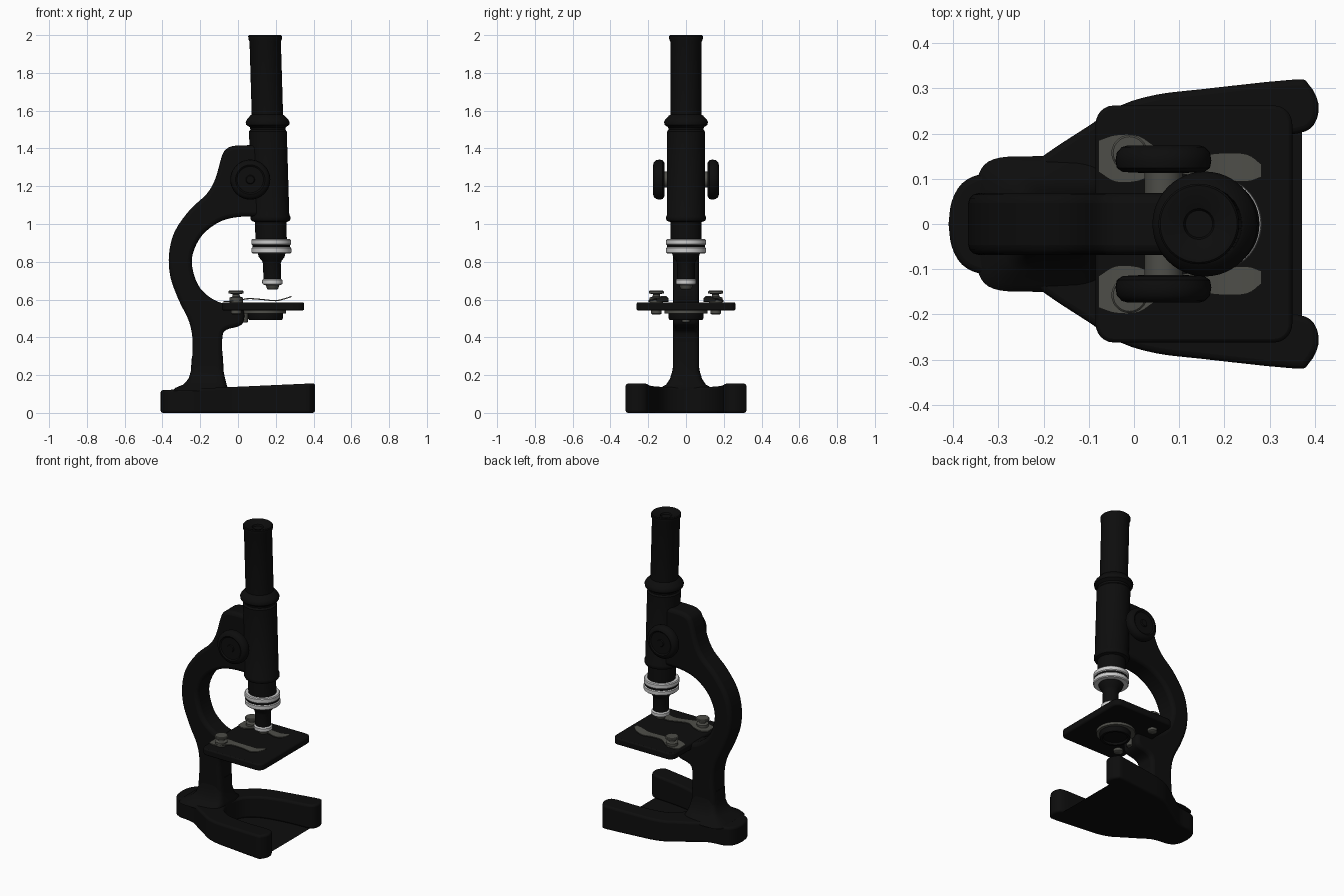
import bpy, bmesh, math
from mathutils import Vector, Matrix

if "Cube" in bpy.data.objects:
    bpy.data.objects.remove(bpy.data.objects["Cube"])


def material(name, rgb):
    m = bpy.data.materials.new(name)
    m.diffuse_color = (*rgb, 1)
    m.use_nodes = True
    m.node_tree.nodes["Principled BSDF"].inputs["Base Color"].default_value = m.diffuse_color
    return m


BLACK = material("black enamel", (0.004, 0.004, 0.004))
GREY = material("dull steel", (0.075, 0.075, 0.065))
CHROME = material("bright chrome", (0.6, 0.6, 0.6))


def finish(name, bm, mat, bevel=0, segments=3, angle=40):
    bmesh.ops.recalc_face_normals(bm, faces=bm.faces[:])
    me = bpy.data.meshes.new(name)
    bm.to_mesh(me)
    bm.free()
    ob = bpy.data.objects.new(name, me)
    bpy.context.collection.objects.link(ob)
    me.materials.append(mat)
    if bevel:
        mod = ob.modifiers.new("bevel", 'BEVEL')
        mod.width, mod.segments = bevel, segments
        mod.limit_method, mod.angle_limit = 'ANGLE', math.radians(angle)
    bpy.ops.object.select_all(action='DESELECT')
    ob.select_set(True)
    bpy.context.view_layer.objects.active = ob
    bpy.ops.object.shade_smooth_by_angle(angle=math.radians(35))
    return ob


def spline(pts, steps=4):
    """Smooth open curve through the points."""
    p = [Vector(q) for q in pts]
    p = [2 * p[0] - p[1]] + p + [2 * p[-1] - p[-2]]
    out = []
    for i in range(1, len(p) - 2):
        a, b, c, d = p[i - 1:i + 3]
        for k in range(steps):
            t = k / steps
            out.append(0.5 * (2 * b + (c - a) * t + (2 * a - 5 * b + 4 * c - d) * t * t
                              + (3 * b - a - 3 * c + d) * t ** 3))
    return out + [p[-2]]


def prism(name, outline, low, high, mat, **kw):
    """Joins two matching outlines given by place functions."""
    bm = bmesh.new()
    a = [bm.verts.new(low(*p)) for p in outline]
    b = [bm.verts.new(high(*p)) for p in outline]
    bm.faces.new(a)
    bm.faces.new(b)
    n = len(a)
    for i in range(n):
        bm.faces.new((a[i], a[(i + 1) % n], b[(i + 1) % n], b[i]))
    return finish(name, bm, mat, **kw)


def lathe(name, profile, mat, place, n=40):
    """Turns (radius, height) points round an axis; place maps to the scene."""
    bm = bmesh.new()
    rings = []
    for r, h in profile:
        rings.append([bm.verts.new(place(r * math.cos(2 * math.pi * k / n),
                                         r * math.sin(2 * math.pi * k / n), h)) for k in range(n)])
    for a, b in zip(rings, rings[1:]):
        for k in range(n):
            bm.faces.new((a[k], a[(k + 1) % n], b[(k + 1) % n], b[k]))
    bm.faces.new(rings[0])
    bm.faces.new(rings[-1])
    return finish(name, bm, mat)


def optic(x, y, z):          # slightly leaning optical axis
    return (x + 0.143 + 0.03 * (2 - z), y, z)


def at(cx, cy):              # upright axis
    return lambda x, y, z: (x + cx, y + cy, z)


# Horseshoe foot
outer = spline([(-0.41, 0), (-0.403, 0.05), (-0.38, 0.09), (-0.34, 0.11), (-0.28, 0.117),
                (-0.23, 0.132), (-0.17, 0.172), (-0.1, 0.217), (-0.03, 0.262), (0.05, 0.286),
                (0.15, 0.298), (0.35, 0.319), (0.385, 0.31), (0.408, 0.265), (0.398, 0.22),
                (0.36, 0.2), (0.25, 0.192), (0.15, 0.18), (0.05, 0.155), (-0.02, 0.11),
                (-0.05, 0.055), (-0.058, 0)], 3)
foot = [tuple(p) for p in outer] + [(p.x, -p.y) for p in outer[-2:0:-1]]
prism("foot", foot, lambda x, y: (x, y, 0), lambda x, y: (x, y, 0.12 + 0.045 * (x + 0.41)),
      BLACK, bevel=0.022, angle=50)

# Flared skirt joining the column to the foot
bm = bmesh.new()
rings = []
for x0, x1, w, z in [(-0.35, -0.058, 0.15, 0.115), (-0.33, -0.055, 0.135, 0.133),
                     (-0.29, -0.06, 0.105, 0.15), (-0.262, -0.068, 0.085, 0.18),
                     (-0.25, -0.076, 0.073, 0.22), (-0.244, -0.08, 0.06, 0.3)]:
    ring = []
    for k in range(40):
        a = 2 * math.pi * k / 40
        c, s = math.cos(a), math.sin(a)
        ring.append(bm.verts.new(((x0 + x1) / 2 + (x1 - x0) / 2 * math.copysign(abs(c) ** 0.4, c),
                                  w * math.copysign(abs(s) ** 0.4, s), z)))
    rings.append(ring)
for a, b in zip(rings, rings[1:]):
    for k in range(40):
        bm.faces.new((a[k], a[(k + 1) % 40], b[(k + 1) % 40], b[k]))
bm.faces.new(rings[0])
bm.faces.new(rings[-1])
finish("column_skirt", bm, BLACK)

# Curved arm with the stage bracket
back = spline([(-0.255, 0.1), (-0.248, 0.22), (-0.24, 0.37), (-0.258, 0.48), (-0.315, 0.6),
               (-0.358, 0.72), (-0.365, 0.84), (-0.335, 0.96), (-0.255, 1.075), (-0.165, 1.16),
               (-0.12, 1.24), (-0.085, 1.36), (-0.06, 1.398), (-0.01, 1.415), (0.12, 1.417)])
front = spline([(0.12, 1.04), (0, 1.037), (-0.1, 1.01), (-0.19, 0.94), (-0.24, 0.84),
                (-0.238, 0.75), (-0.2, 0.66), (-0.13, 0.6), (-0.06, 0.575), (0.01, 0.56),
                (0.032, 0.53), (0.028, 0.48), (0, 0.457), (-0.06, 0.44), (-0.083, 0.4),
                (-0.08, 0.25), (-0.07, 0.1)])
prism("arm", back + front, lambda x, z: (x, -0.068, z), lambda x, z: (x, 0.068, z),
      BLACK, bevel=0.022, angle=60)

# Eyepiece tube with recessed lens
lathe("eyepiece_tube", [(0.083, 1.5), (0.083, 1.965), (0.089, 1.98), (0.089, 1.995), (0.085, 2.0),
                        (0.075, 2.0), (0.034, 1.985), (0.03, 1.975)], BLACK, optic, 48)
# Body tube with collar
lathe("body_tube", [(0.083, 0.91), (0.083, 1.01), (0.1, 1.016), (0.105, 1.025), (0.105, 1.04),
                    (0.1, 1.05), (0.1, 1.49), (0.092, 1.5), (0.095, 1.512), (0.114, 1.525),
                    (0.116, 1.54), (0.11, 1.552), (0.09, 1.575), (0.08, 1.58)], BLACK, optic, 48)
# Chrome nosepiece rings with a dark groove
for name, z in (("lower_nose_ring", 0.845), ("upper_nose_ring", 0.888)):
    lathe(name, [(0.07, z), (0.1, z), (0.105, z + 0.005), (0.105, z + 0.027),
                 (0.1, z + 0.032), (0.07, z + 0.032)], CHROME, optic, 48)
lathe("nose_groove", [(0.1, 0.86), (0.1, 0.905)], BLACK, optic, 48)
# Objective lens
lathe("objective", [(0.047, 0.7), (0.047, 0.79), (0.052, 0.805), (0.068, 0.825), (0.075, 0.85)],
      BLACK, optic)
lathe("objective_ring", [(0.045, 0.678), (0.054, 0.683), (0.054, 0.703), (0.047, 0.71)],
      CHROME, optic)
lathe("objective_tip", [(0.02, 0.652), (0.028, 0.655), (0.04, 0.685)], GREY, optic)

# Focus knobs on a cross shaft
for side, label in ((-1, "front"), (1, "back")):
    def sideways(x, y, h, s=side):
        return (x + 0.065, h * s, y + 1.235)
    lathe(label + "_focus_knob", [(0.05, 0.113), (0.09, 0.115), (0.103, 0.124), (0.106, 0.14),
                                  (0.103, 0.158), (0.092, 0.17), (0.078, 0.174), (0.07, 0.168),
                                  (0.024, 0.168), (0.02, 0.174)], BLACK, sideways)
    lathe(label + "_focus_shaft", [(0.042, 0.03), (0.042, 0.12)], GREY, sideways)

# Stage plate with rounded corners
plate = []
for cx, cy, start in ((0.31, 0.22, 0), (-0.045, 0.22, 90), (-0.045, -0.22, 180), (0.31, -0.22, 270)):
    for k in range(7):
        a = math.radians(start + 15 * k)
        plate.append((cx + 0.04 * math.cos(a), cy + 0.042 * math.sin(a)))
prism("stage", plate, lambda x, y: (x, y, 0.542), lambda x, y: (x, y, 0.585),
      BLACK, bevel=0.008, segments=2)

# Diaphragm under the stage
lathe("diaphragm_ring", [(0.115, 0.526), (0.115, 0.545)], GREY, at(0.14, 0))
lathe("diaphragm", [(0.07, 0.505), (0.075, 0.493), (0.088, 0.493), (0.092, 0.5), (0.092, 0.53)],
      BLACK, at(0.145, 0))
lathe("diaphragm_pivot", [(0.015, 0.478), (0.02, 0.482), (0.02, 0.53)], GREY, at(0.032, 0), 20)

# Specimen clips, thumb screws and nuts
for side, label in ((-1, "front"), (1, "back")):
    bm = bmesh.new()
    rows = []
    for x, y, z, w in spline([(-0.078, 0.15, 0.592, 0.035), (-0.04, 0.145, 0.593, 0.052),
                              (0.01, 0.145, 0.6, 0.05), (0.06, 0.14, 0.608, 0.026),
                              (0.14, 0.13, 0.602, 0.024), (0.2, 0.127, 0.597, 0.03),
                              (0.25, 0.124, 0.608, 0.03), (0.282, 0.118, 0.619, 0.014)]):
        rows.append([bm.verts.new((x, side * (y + k * w), zz))
                     for k, zz in ((-1, z), (1, z), (1, z - 0.006), (-1, z - 0.006))])
    for a, b in zip(rows, rows[1:]):
        for k in range(4):
            bm.faces.new((a[k], a[(k + 1) % 4], b[(k + 1) % 4], b[k]))
    bm.faces.new(rows[0])
    bm.faces.new(rows[-1])
    finish(label + "_clip", bm, GREY)
    spot = at(-0.01, side * 0.157)
    lathe(label + "_thumb_screw", [(0.036, 0.58), (0.036, 0.61), (0.02, 0.616), (0.018, 0.628),
                                   (0.04, 0.633), (0.04, 0.643), (0.036, 0.647)], GREY, spot, 28)
    lathe(label + "_screw_nut", [(0.022, 0.522), (0.028, 0.526), (0.028, 0.545)], GREY, spot, 20)
